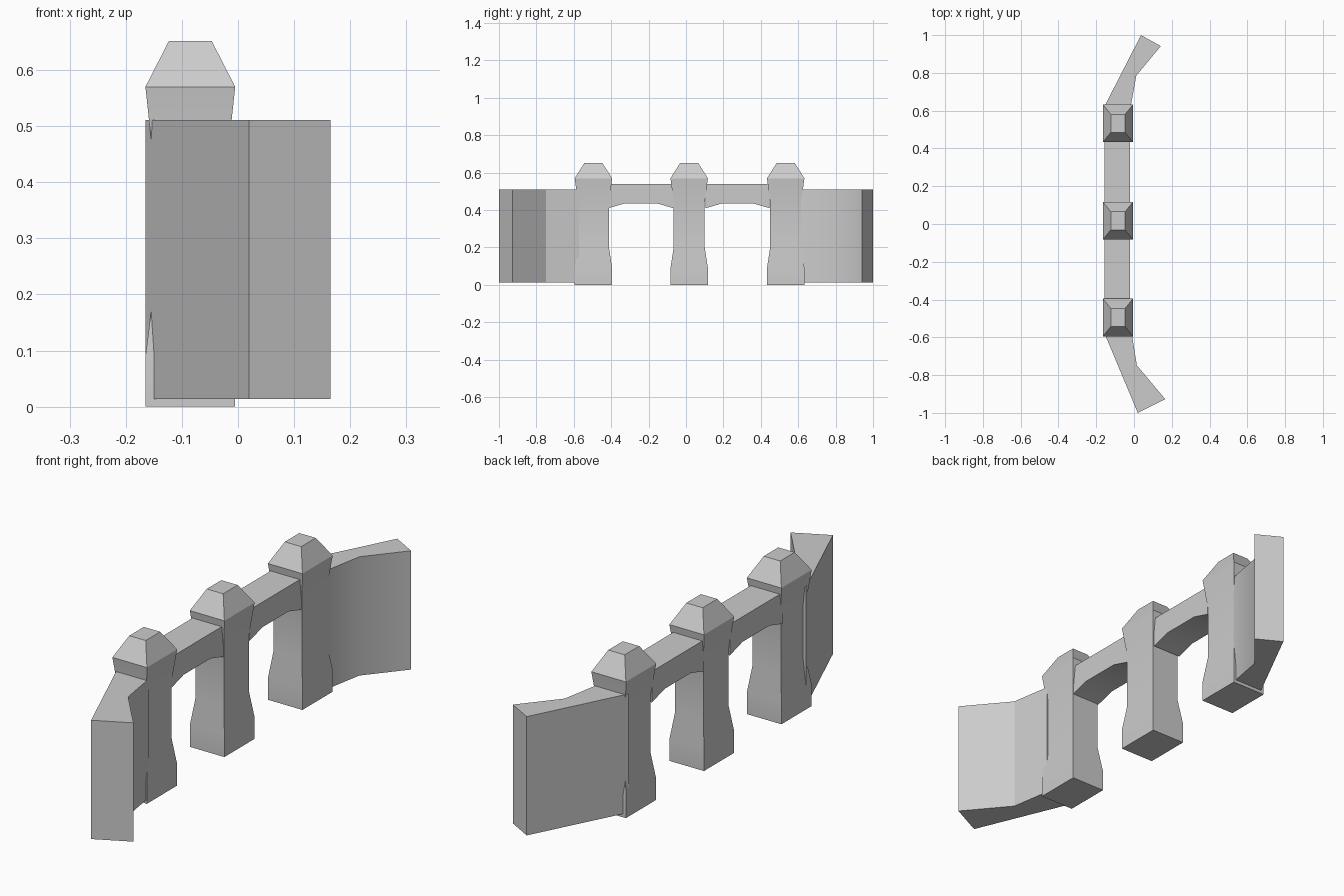
import bpy, bmesh
from math import radians

if "Cube" in bpy.data.objects:
    bpy.data.objects.remove(bpy.data.objects["Cube"])


def finish(name, bm):
    bmesh.ops.recalc_face_normals(bm, faces=bm.faces)
    mesh = bpy.data.meshes.new(name)
    bm.to_mesh(mesh)
    bm.free()
    obj = bpy.data.objects.new(name, mesh)
    bpy.context.collection.objects.link(obj)
    bpy.ops.object.select_all(action='DESELECT')
    obj.select_set(True)
    bpy.context.view_layer.objects.active = obj
    bpy.ops.object.shade_smooth_by_angle(angle=radians(30))
    return obj


def extrude(name, points, offset):
    bm = bmesh.new()
    face = bm.faces.new([bm.verts.new(p) for p in points])
    result = bmesh.ops.extrude_face_region(bm, geom=[face], use_keep_orig=True)
    verts = [v for v in result["geom"] if isinstance(v, bmesh.types.BMVert)]
    bmesh.ops.translate(bm, verts=verts, vec=offset)
    return finish(name, bm)


def pillar(name, y):
    # Rectangular rings: height, half width in x, half width in y
    rings = [(0, .08, .1), (.09, .08, .1), (.2, .066, .083),
             (.44, .066, .083), (.57, .08, .1), (.652, .038, .048)]
    bm = bmesh.new()
    loops = [[bm.verts.new((-.085 + sx * hx, y + sy * hy, z))
              for sx, sy in ((-1, -1), (1, -1), (1, 1), (-1, 1))]
             for z, hx, hy in rings]
    for a, b in zip(loops, loops[1:]):
        for i in range(4):
            j = (i + 1) % 4
            bm.faces.new((a[i], a[j], b[j], b[i]))
    bm.faces.new(loops[0])
    bm.faces.new(loops[-1])
    return finish(name, bm)


# Three pillars with flared feet and tapered caps
for label, y in (("front", -.495), ("middle", .017), ("back", .533)):
    pillar(label + "_pillar", y)

# Shallow arched beams between the pillars
for label, y0, y1 in (("front", -.415, -.068), ("back", .105, .447)):
    profile = [(y0, .41), (y0 + .085, .435), (y1 - .085, .435),
               (y1, .41), (y1, .54), (y0, .54)]
    extrude(label + "_arch", [(-.155, y, z) for y, z in profile], (.135, 0, 0))

# Angled wing walls at both ends
wings = {
    "front": [(-.165, -.558), (.02, -1), (.165, -.927), (.015, -.748), (-.013, -.573)],
    "back": [(-.162, .612), (.037, 1), (.142, .942), (.012, .785), (-.02, .609)],
}
for label, plan in wings.items():
    extrude(label + "_wing_wall", [(x, y, .014) for x, y in plan], (0, 0, .497))
